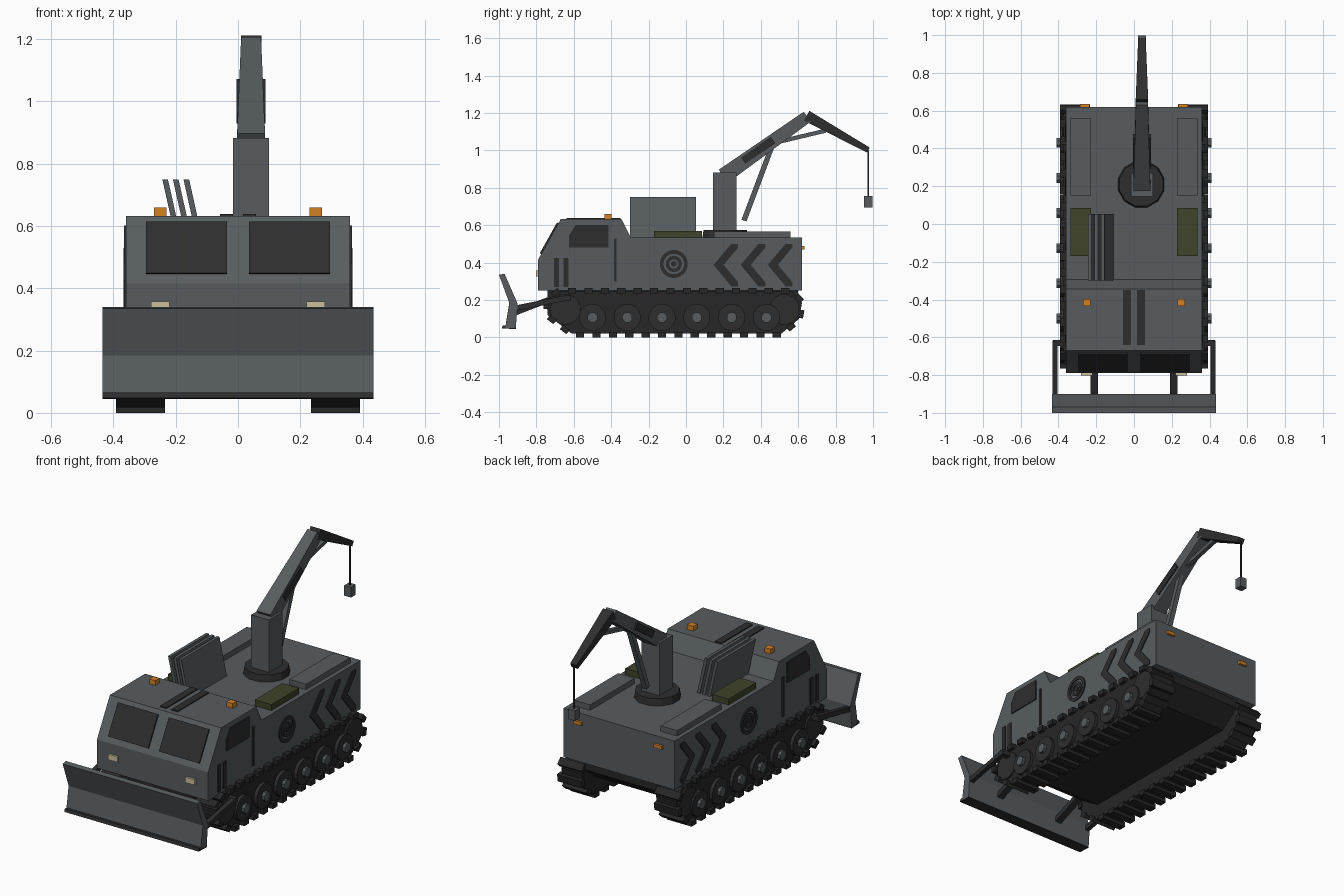
import bpy, bmesh, math
from mathutils import Vector

if "Cube" in bpy.data.objects:
    bpy.data.objects.remove(bpy.data.objects["Cube"], do_unlink=True)


def material(name, r, g, b):
    m = bpy.data.materials.new(name)
    m.use_nodes = True
    m.diffuse_color = (r, g, b, 1)
    m.node_tree.nodes["Principled BSDF"].inputs["Base Color"].default_value = (r, g, b, 1)
    return m


GREY = material("body grey", .095, .108, .116)
DARK = material("dark grey", .027, .027, .027)
TRACK = material("track black", .02, .02, .02)
OLIVE = material("olive", .05, .056, .022)
AMBER = material("amber", .65, .22, .02)
CREAM = material("lamp cream", .6, .53, .34)
SIDES = (("left", 1), ("right", -1))


def finish(name, bm, mat):
    bmesh.ops.recalc_face_normals(bm, faces=bm.faces)
    mesh = bpy.data.meshes.new(name)
    bm.to_mesh(mesh)
    bm.free()
    mesh.materials.append(mat)
    ob = bpy.data.objects.new(name, mesh)
    bpy.context.collection.objects.link(ob)
    return ob


def add_loft(bm, rings):
    """Closed solid through two rings of equal length."""
    a, b = [[bm.verts.new(p) for p in ring] for ring in rings]
    n = len(a)
    bm.faces.new(a)
    bm.faces.new(b[::-1])
    for i in range(n):
        j = (i + 1) % n
        bm.faces.new((a[i], b[i], b[j], a[j]))


def prism(name, profile, x0, x1, mat):
    """Side profile of (y, z) points extruded across x."""
    bm = bmesh.new()
    add_loft(bm, [[(x, y, z) for y, z in profile] for x in (x0, x1)])
    return finish(name, bm, mat)


def box(name, x0, x1, y0, y1, z0, z1, mat):
    return prism(name, [(y0, z0), (y1, z0), (y1, z1), (y0, z1)], x0, x1, mat)


def beam_rings(x, p, q, size0, size1):
    p, q = Vector((x, *p)), Vector((x, *q))
    d = (q - p).normalized()
    n = Vector((0, -d.z, d.y))
    rings = []
    for c, (w, t) in ((p, size0), (q, size1)):
        rings.append([c + Vector((sx * w / 2, 0, 0)) + n * st * t / 2
                      for sx, st in ((-1, -1), (1, -1), (1, 1), (-1, 1))])
    return rings


def beam(name, x, p, q, size0, size1, mat):
    """Tapered bar between two (y, z) points; sizes are (width, thickness)."""
    bm = bmesh.new()
    add_loft(bm, beam_rings(x, p, q, size0, size1))
    return finish(name, bm, mat)


def circle(y, z, r, n):
    return [(y + r * math.cos(math.tau * (i + .5) / n),
             z + r * math.sin(math.tau * (i + .5) / n)) for i in range(n)]


def ring_plate(name, y, z, r0, r1, x0, x1, mat, n=20):
    """Flat annulus facing sideways."""
    bm = bmesh.new()
    loops = [[bm.verts.new((x, *p)) for p in circle(y, z, r, n)]
             for x, r in ((x0, r0), (x0, r1), (x1, r1), (x1, r0))]
    for k in range(4):
        a, b = loops[k], loops[(k + 1) % 4]
        for i in range(n):
            j = (i + 1) % n
            bm.faces.new((a[i], b[i], b[j], a[j]))
    return finish(name, bm, mat)


# Hull with cab, and the belly between the tracks
prism("hull", [(-.79, .25), (.62, .25), (.62, .535), (-.295, .535), (-.345, .632),
               (-.67, .632), (-.79, .417)], -.36, .36, GREY)
prism("belly", [(-.6, .11), (.48, .11), (.6, .2), (.6, .25), (-.74, .25), (-.74, .2)],
      -.24, .24, TRACK)

# Windscreen panes lying on the sloped front
slope = Vector((.12, .215)).normalized()
out = Vector((-slope.y, slope.x))
low, high = Vector((-.774, .445)), Vector((-.682, .61))

# Track loop, walked at an even pitch to place the pads
LOOP = [Vector(p) for p in ((-.61, .02), (.51, .02), (.605, .1), (.62, .185), (.565, .245),
                            (-.68, .245), (-.745, .2), (-.74, .12))]


def track_pads(name, x):
    bm = bmesh.new()
    edges = list(zip(LOOP, LOOP[1:] + LOOP[:1]))
    total = sum((b - a).length for a, b in edges)
    count = round(total / .088)
    for i in range(count):
        s = total * (i + .5) / count
        for a, b in edges:
            if s <= (b - a).length:
                break
            s -= (b - a).length
        d = (b - a).normalized()
        c = a + d * s + Vector((d.y, -d.x)) * .005
        add_loft(bm, beam_rings(x, c - d * .022, c + d * .022, (.158, .03), (.158, .03)))
    return finish(name, bm, TRACK)


for side, s in SIDES:
    # Running gear
    prism(side + "_track", LOOP, s * .24, s * .372, TRACK)
    track_pads(side + "_track_pads", s * .313)
    for i in range(6):
        y = -.5 + .186 * i
        prism(f"{side}_wheel_{i}", circle(y, .107, .073, 16), s * .36, s * .392, DARK)
        prism(f"{side}_hub_{i}", circle(y, .107, .028, 8), s * .38, s * .41, GREY)
    for label, y in (("idler", -.645), ("sprocket", .525)):
        prism(f"{side}_{label}", circle(y, .15, .082, 16), s * .36, s * .382, DARK)

    # Cab glazing and lamps
    prism(side + "_windscreen", [low, high, high + out * .009, low + out * .009],
          s * .035, s * .295, DARK)
    prism(side + "_cab_window", [(-.625, .48), (-.415, .48), (-.415, .602), (-.59, .602),
                                 (-.625, .545)], s * .355, s * .366, DARK)
    box(side + "_headlight", s * .22, s * .28, -.802, -.785, .325, .357, CREAM)
    box(side + "_beacon", s * .23, s * .27, -.435, -.397, .63, .66, AMBER)
    box(side + "_tail_light", s * .235, s * .285, .615, .634, .47, .49, AMBER)

    # Painted side markings
    box(side + "_door_rail", s * .355, s * .367, -.385, -.371, .3, .53, DARK)
    for i in range(2):
        y = -.705 + .05 * i
        box(f"{side}_front_stripe_{i}", s * .355, s * .366, y, y + .027, .27, .425, DARK)
        x = s * (.015 + .0)
    for i in range(3):
        y = .147 + .145 * i
        prism(f"{side}_chevron_{i}", [(y, .388), (y + .095, .5), (y + .132, .5), (y + .132, .48),
                                      (y + .054, .388), (y + .132, .295), (y + .132, .273),
                                      (y + .095, .273)], s * .355, s * .366, DARK)
    for i, (r0, r1) in enumerate(((.055, .075), (.025, .043))):
        ring_plate(f"{side}_target_ring_{i}", -.065, .393, r0, r1, s * .355, s * .366, DARK)
    prism(side + "_target_dot", circle(-.065, .393, .015, 12), s * .355, s * .366, DARK)

    # Roof stripes and deck lockers
    box(side + "_roof_stripe", s * .016, s * .058, -.64, -.35, .628, .638, DARK)
    box(side + "_olive_crate", s * .228, s * .335, -.17, .085, .53, .57, OLIVE)
    box(side + "_deck_locker", s * .228, s * .335, .15, .56, .53, .567, GREY)

    # Blade push arms
    beam(side + "_outer_push_arm", s * .418, (-.92, .155), (-.62, .215), (.026, .028), (.026, .028), DARK)
    box(side + "_arm_pivot", s * .36, s * .43, -.645, -.615, .195, .225, DARK)
    beam(side + "_inner_push_arm", s * .21, (-.92, .13), (-.66, .23), (.04, .03), (.04, .03), DARK)

# Dozer blade with cutting edge
prism("blade", [(-1, .335), (-.97, .34), (-.9, .18), (-.91, .05), (-.967, .05), (-.945, .185)],
      -.435, .435, GREY)
prism("cutting_edge", [(-.985, .048), (-.91, .045), (-.91, .052), (-.962, .065), (-.98, .065)],
      -.435, .435, DARK)

# Leaning spare plates on the deck
for i in range(3):
    x = -.237 + .034 * i
    bm = bmesh.new()
    add_loft(bm, [[(x + .042, y, .535), (x + .06, y, .535), (x + .012, y, .75), (x - .006, y, .75)]
                  for y in (-.3, .053)])
    finish(f"spare_plate_{i}", bm, GREY)

# Crane: turntable, mast, boom, jib, rams, cable and hook block
CX = .042
bm = bmesh.new()
add_loft(bm, [[(CX - .004 + a, b, z) for a, b in circle(0, .21, r, 12)]
              for z, r in ((.53, .127), (.575, .12))])
for f in bm.faces:
    f.smooth = False
finish("turntable", bm, DARK)
box("mast", CX - .058, CX + .058, .145, .27, .56, .882, GREY)
beam("boom", CX, (.2, .862), (.648, 1.18), (.09, .085), (.064, .065), GREY)
for side, s in SIDES:
    beam(side + "_boom_panel", CX + s * .042, (.305, .945), (.465, 1.055), (.01, .04), (.01, .04), DARK)
beam("jib", CX, (.645, 1.185), (.975, 1.002), (.066, .06), (.04, .03), DARK)
beam("boom_ram", CX, (.31, .625), (.455, 1.01), (.03, .028), (.03, .028), GREY)
beam("jib_ram", CX, (.45, 1.035), (.745, 1.105), (.025, .022), (.025, .022), GREY)
box("cable", CX - .004, CX + .004, .971, .979, .75, 1.0, DARK)
box("hook_block", CX - .022, CX + .022, .953, .997, .695, .755, GREY)
